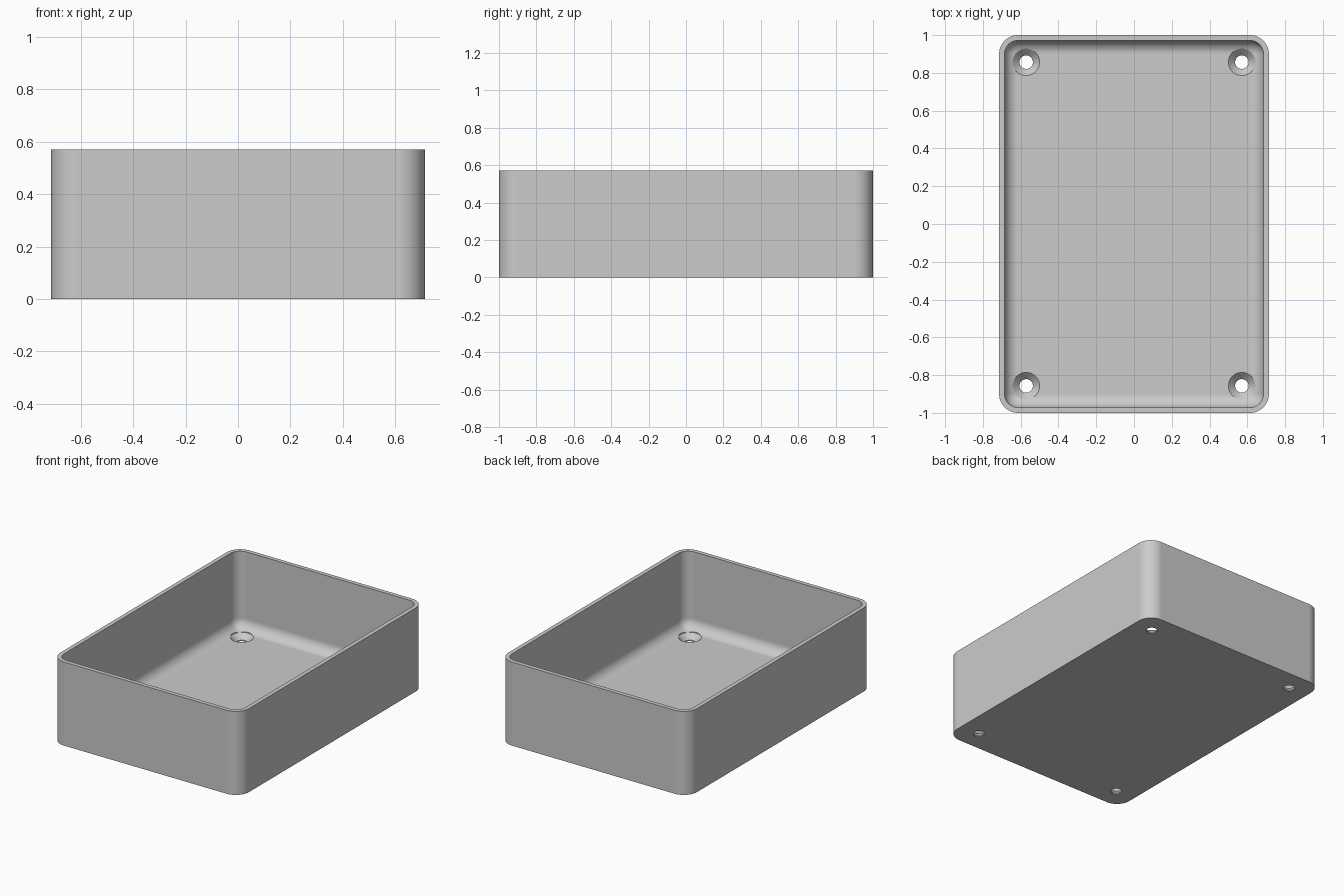
import bpy
import bmesh
from math import cos, sin, pi, radians

cube = bpy.data.objects.get("Cube")
if cube:
    bpy.data.objects.remove(cube, do_unlink=True)

HALF_X, HALF_Y, HEIGHT = 0.714, 1.0, 0.571
WALL, FLOOR = 0.0286, 0.043
CORNER, FILLET = 0.1, 0.0714
HOLE_X, HOLE_Y, HOLE_R, SINK_R = 0.571, 0.857, 0.0357, 0.0714
STEPS = 12

grey = bpy.data.materials.new("Light grey plastic")
COLOUR = (0.6, 0.6, 0.6, 1)
grey.use_nodes = True
grey.diffuse_color = COLOUR
grey.node_tree.nodes["Principled BSDF"].inputs["Base Color"].default_value = COLOUR


def rounded_ring(bm, inset, z):
    """Rounded rectangle of vertices, set in from the outer wall."""
    radius = max(CORNER - inset, 0.0005)
    cx, cy = HALF_X - inset - radius, HALF_Y - inset - radius
    ring = []
    for quarter, (sx, sy) in enumerate([(1, 1), (-1, 1), (-1, -1), (1, -1)]):
        for i in range(STEPS + 1):
            a = (quarter + i / STEPS) * pi / 2
            ring.append(bm.verts.new((sx * cx + radius * cos(a), sy * cy + radius * sin(a), z)))
    return ring


def loft(bm, rings):
    """Skin consecutive rings and cap both ends."""
    for a, b in zip(rings, rings[1:]):
        for i in range(len(a)):
            j = (i + 1) % len(a)
            bm.faces.new((a[i], a[j], b[j], b[i]))
    bm.faces.new(list(reversed(rings[0])))
    bm.faces.new(rings[-1])


def make_object(name, bm):
    bmesh.ops.remove_doubles(bm, verts=bm.verts, dist=0.0003)
    bmesh.ops.recalc_face_normals(bm, faces=bm.faces)
    mesh = bpy.data.meshes.new(name)
    bm.to_mesh(mesh)
    bm.free()
    mesh.materials.append(grey)
    obj = bpy.data.objects.new(name, mesh)
    bpy.context.collection.objects.link(obj)
    return obj


# Open tray: outer wall, flat rim, inner wall, filleted floor
bm = bmesh.new()
profile = [(0, 0), (0, HEIGHT), (WALL, HEIGHT)]
for i in range(STEPS + 1):
    a = i / STEPS * pi / 2
    profile.append((WALL + FILLET * (1 - cos(a)), FLOOR + FILLET * (1 - sin(a))))
loft(bm, [rounded_ring(bm, inset, z) for inset, z in profile])
tray = make_object("enclosure_tray", bm)

# Countersunk screw holes through the four floor corners
bm = bmesh.new()
sink_base = FLOOR - (SINK_R - HOLE_R)
hole_profile = [(HOLE_R, -0.1), (HOLE_R, sink_base), (SINK_R, FLOOR), (SINK_R, 0.2)]
for sx in (-1, 1):
    for sy in (-1, 1):
        rings = []
        for r, z in hole_profile:
            rings.append([bm.verts.new((sx * HOLE_X + r * cos(k * pi / 24),
                                        sy * HOLE_Y + r * sin(k * pi / 24), z))
                          for k in range(48)])
        loft(bm, rings)
cutter = make_object("screw_hole_cutter", bm)
cutter.hide_render = True

cut = tray.modifiers.new("Screw holes", 'BOOLEAN')
cut.operation = 'DIFFERENCE'
cut.solver = 'EXACT'
cut.object = cutter

bpy.ops.object.select_all(action='DESELECT')
tray.select_set(True)
bpy.context.view_layer.objects.active = tray
bpy.ops.object.modifier_apply(modifier=cut.name)
bpy.data.objects.remove(cutter, do_unlink=True)

# Smooth rounded corners with crisp rims and flat walls
bpy.ops.object.shade_smooth_by_angle(angle=radians(30))
weighted = tray.modifiers.new("Flat wall normals", 'WEIGHTED_NORMAL')
weighted.keep_sharp = True
